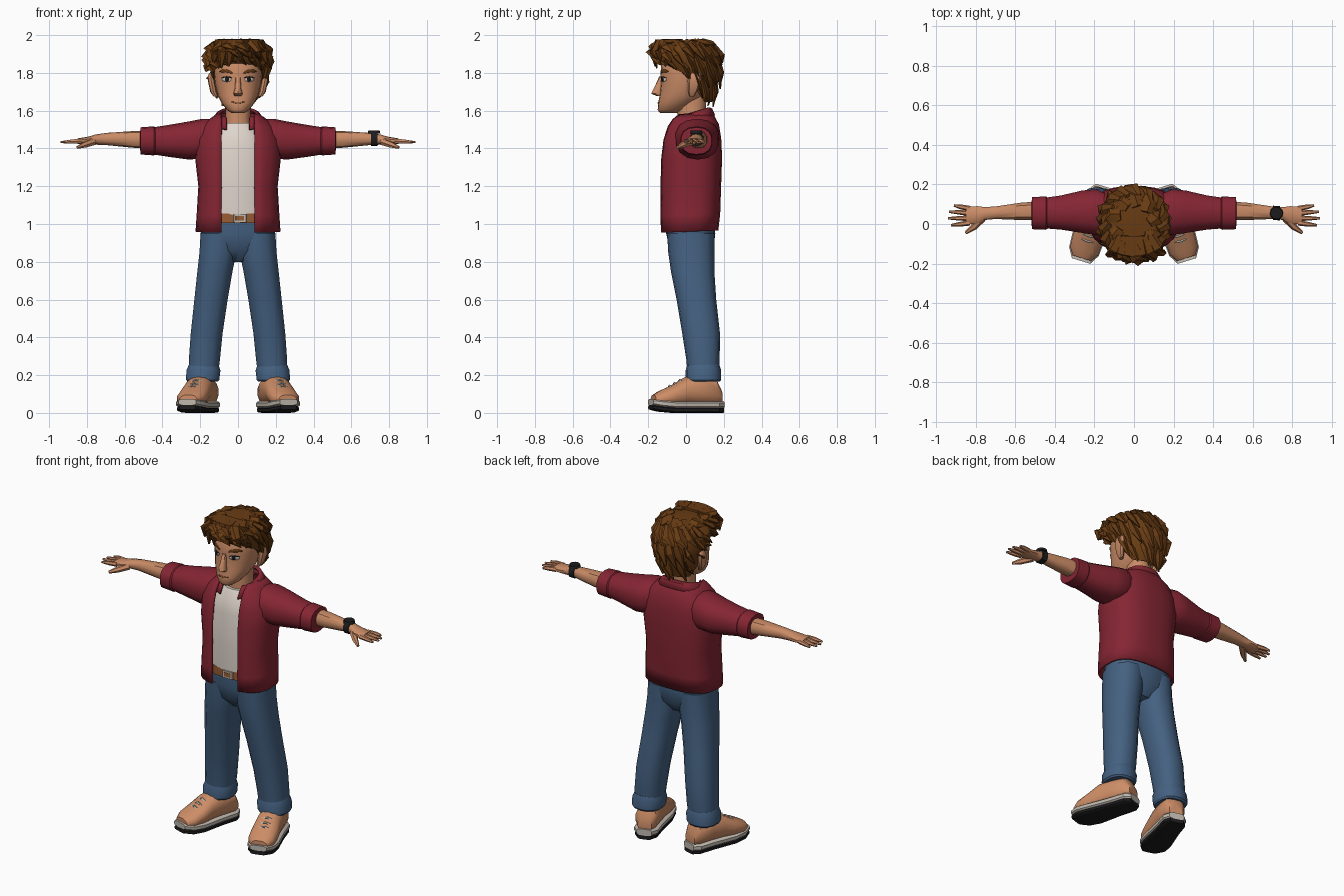
import bpy, bmesh, math, random
from mathutils import Vector, Matrix
from mathutils.bvhtree import BVHTree

if "Cube" in bpy.data.objects:
    bpy.data.objects.remove(bpy.data.objects["Cube"])
random.seed(4)


def material(name, rgb):
    m = bpy.data.materials.new(name)
    m.use_nodes = True
    col = [(c / 255) ** 2.2 for c in rgb] + [1]
    m.diffuse_color = col
    m.node_tree.nodes["Principled BSDF"].inputs["Base Color"].default_value = col
    return m


JACKET = material("dark red cloth", (132, 42, 54))
DENIM = material("blue denim", (70, 97, 128))
SKIN = material("skin", (200, 138, 102))
HAIR = material("brown hair", (104, 62, 26))
SHIRT = material("off white cloth", (222, 212, 202))
SHOE = material("tan leather", (204, 140, 102))
MIDSOLE = material("pale grey rubber", (190, 182, 172))
BLACK = material("black", (34, 34, 36))
BELT = material("brown leather", (150, 92, 55))


def finish(name, bm, mat, angle=40, thick=0):
    bmesh.ops.recalc_face_normals(bm, faces=bm.faces)
    me = bpy.data.meshes.new(name)
    bm.to_mesh(me)
    bm.free()
    me.materials.append(mat)
    me.shade_smooth()
    me.set_sharp_from_angle(angle=math.radians(angle))
    ob = bpy.data.objects.new(name, me)
    bpy.context.collection.objects.link(ob)
    if thick:
        mod = ob.modifiers.new("thickness", "SOLIDIFY")
        mod.thickness, mod.offset = thick, 0
    return ob


def skin_rings(bm, rings, closed=True, caps=True):
    vs = [[bm.verts.new(p) for p in r] for r in rings]
    n = len(vs[0])
    for a, b in zip(vs, vs[1:]):
        for i in range(n if closed else n - 1):
            j = (i + 1) % n
            bm.faces.new((a[i], a[j], b[j], b[i]))
    if caps:
        bm.faces.new(vs[0])
        bm.faces.new(vs[-1])


# section = position along axis, two centre values, two radii
def loft(bm, secs, axis="z", n=14, e=0.85, gap=0, tilt=0, caps=True):
    rings = []
    for t, c1, c2, r1, r2 in secs:
        start = math.asin((gap / r1) ** (1 / e)) if gap else 0
        ring = []
        for i in range(n):
            a = start + (2 * math.pi - 2 * start) * i / ((n - 1) if gap else n)
            s, c = math.sin(a), -math.cos(a)
            p = c1 + r1 * math.copysign(abs(s) ** e, s)
            q = c2 + r2 * math.copysign(abs(c) ** e, c)
            ring.append({"z": (p, q, t + tilt * (q - c2)), "x": (t, p, q), "y": (p, t, q)}[axis])
        rings.append(ring)
    skin_rings(bm, rings, not gap, caps and not gap)


def tube(bm, pts, radii, n=6, flat=1):
    pts = [Vector(p) for p in pts]
    rings = []
    for k, p in enumerate(pts):
        d = (pts[min(k + 1, len(pts) - 1)] - pts[max(k - 1, 0)]).normalized()
        u = d.cross(Vector((0, 0, 1)) if abs(d.z) < 0.9 else Vector((0, 1, 0))).normalized()
        w = d.cross(u)
        rings.append([p + radii[k] * (u * math.cos(a) + w * flat * math.sin(a))
                      for a in [2 * math.pi * i / n for i in range(n)]])
    skin_rings(bm, rings)


def part(name, mat, secs, angle=40, thick=0, move=None, **kw):
    bm = bmesh.new()
    loft(bm, secs, **kw)
    if move:
        bm.transform(move)
    return finish(name, bm, mat, angle, thick)


def fb(z, rx, front, back):
    return (z, 0, (front + back) / 2, rx, (back - front) / 2)


# Torso clothing
part("shirt", SHIRT, [fb(1.04, .17, -.112, .14), fb(1.2, .175, -.116, .15), fb(1.4, .17, -.108, .15),
     fb(1.48, .13, -.092, .13), fb(1.535, .085, -.062, .11)], n=18)
part("jacket", JACKET, [fb(.96, .218, -.13, .165), fb(1.05, .212, -.135, .175), fb(1.2, .203, -.135, .18),
     fb(1.35, .22, -.13, .185), fb(1.45, .215, -.118, .18), fb(1.52, .18, -.098, .168),
     fb(1.555, .14, -.08, .15), fb(1.58, .105, -.065, .135)], n=24, e=.75, gap=.088, thick=.014, tilt=.04)
part("jacket_collar", JACKET, [fb(1.535, .138, -.1, .15), fb(1.575, .112, -.075, .135),
     fb(1.585, .095, -.06, .12)], n=18, gap=.06, thick=.014, tilt=.3)

# Jeans, belt and buckle
part("jeans_hips", DENIM, [fb(.8, .05, -.03, .1), fb(.86, .18, -.085, .145), fb(.95, .2, -.105, .155),
     fb(1.04, .19, -.102, .145)], n=18)
part("belt", BELT, [fb(1.005, .192, -.112, .15), fb(1.055, .19, -.112, .148)], n=18)
part("belt_buckle", MIDSOLE, [(1.008, .01, -.114, .035, .005), (1.052, .01, -.114, .035, .005)], n=8, e=.3)
part("buckle_centre", BELT, [(1.018, .01, -.117, .024, .004), (1.042, .01, -.117, .024, .004)], n=8, e=.3)

# Limbs, built for each side
for side, s in (("left", 1), ("right", -1)):
    flip = Matrix.Scale(s, 4, (1, 0, 0))
    part(side + "_sleeve", JACKET, [(.12, .05, 1.46, .095, .095), (.19, .06, 1.452, .118, .105),
         (.26, .062, 1.442, .11, .101), (.37, .058, 1.44, .088, .084), (.46, .055, 1.44, .078, .07)],
         axis="x", move=flip)
    part(side + "_sleeve_cuff", JACKET, [(.435, .055, 1.44, .078, .07), (.445, .055, 1.44, .086, .077),
         (.515, .055, 1.44, .083, .072), (.518, .055, 1.442, .055, .05)], axis="x", move=flip, angle=35)
    part(side + "_forearm", SKIN, [(.48, .068, 1.446, .048, .048), (.57, .064, 1.448, .046, .043),
         (.7, .057, 1.45, .033, .032), (.755, .053, 1.447, .034, .027), (.79, .046, 1.442, .046, .021),
         (.85, .042, 1.438, .046, .015)], axis="x", n=10, move=flip)
    bm = bmesh.new()
    for y, dy, tip in ((.078, .016, .91), (.054, .008, .935), (.029, 0, .94), (.006, -.012, .925)):
        tube(bm, [(.83, y, 1.439), (.88, y + dy * .6, 1.437), (tip, y + dy, 1.433)], [.014, .012, .006])
    tube(bm, [(.765, .03, 1.436), (.81, -.015, 1.42), (.85, -.045, 1.405)], [.02, .017, .008])
    bm.transform(flip)
    finish(side + "_fingers", bm, SKIN)

    part(side + "_jeans_leg", DENIM, [(.18, .185, .09, .078, .08), (.28, .178, .09, .084, .088),
         (.42, .166, .08, .086, .1), (.6, .143, .055, .09, .105), (.75, .122, .035, .095, .115),
         (.85, .106, .028, .1, .122), (.95, .1, .025, .1, .125)], move=flip)
    part(side + "_jeans_cuff", DENIM, [(.165, .187, .092, .082, .086), (.175, .187, .092, .09, .094),
         (.225, .183, .092, .092, .094), (.255, .182, .092, .08, .085)], move=flip, angle=30)

    # Shoes point slightly outwards
    turn = flip @ Matrix.Translation((.18, .1, 0)) @ Matrix.Rotation(math.radians(17), 4, "Z") \
        @ Matrix.Translation((0, -.1, 0))
    part(side + "_shoe", SHOE, [(.185, 0, .085, .042, .04), (.155, 0, .11, .064, .072), (.07, 0, .12, .07, .08),
         (-.01, 0, .115, .074, .075), (-.08, 0, .092, .08, .055), (-.145, 0, .077, .076, .042),
         (-.185, 0, .066, .05, .03)], axis="y", move=turn)
    for nm, mat, z, h, g in (("midsole", MIDSOLE, .043, .02, .004), ("outsole", BLACK, .015, .015, 0)):
        part(side + "_shoe_" + nm, mat, [(.195, 0, z, .04 + g, h), (.16, 0, z, .066 + g, h), (.06, 0, z, .068 + g, h),
             (-.08, 0, z, .08 + g, h), (-.15, 0, z + .006, .075 + g, h), (-.2, 0, z + .014, .045 + g, h * .8)],
             axis="y", e=.5, move=turn, angle=30)
    bm = bmesh.new()
    for y, z in ((-.035, .173), (-.065, .156), (-.092, .142)):
        tube(bm, [(-.036, y, z - .012), (0, y - .004, z + .002), (.036, y, z - .012)], [.006] * 3, n=5)
    bm.transform(turn)
    finish(side + "_shoe_laces", bm, MIDSOLE)

# Wristwatch on the left arm
part("watch_strap", BLACK, [(.703, .056, 1.45, .038, .037), (.738, .055, 1.449, .038, .036)], axis="x", n=10)
part("watch_case", BLACK, [(1.478, .72, .055, .034, .034), (1.494, .72, .055, .03, .03)], e=1, n=12)

# Neck and head
part("neck", SKIN, [fb(1.47, .085, -.05, .1), fb(1.55, .065, -.045, .1), fb(1.68, .068, -.05, .11)], n=12)
head = bmesh.new()
loft(head, [fb(1.588, .035, -.138, -.05), fb(1.605, .06, -.15, .0), fb(1.64, .087, -.147, .04),
     fb(1.68, .108, -.14, .1), fb(1.74, .122, -.134, .14), fb(1.79, .128, -.136, .15),
     fb(1.87, .128, -.128, .15), fb(1.93, .09, -.08, .12)], n=20, e=.9)
face_tree = BVHTree.FromBMesh(head)
finish("head", head, SKIN, 60)
part("nose", SKIN, [(1.677, 0, -.138, .018, .016), (1.69, 0, -.148, .024, .036), (1.72, 0, -.143, .016, .026),
     (1.78, 0, -.128, .013, .014)], n=8, angle=50)
for side, s in (("left", 1), ("right", -1)):
    part(side + "_ear", SKIN, [(1.675, s * .118, .03, .012, .012), (1.70, s * .13, .035, .017, .024),
         (1.76, s * .142, .045, .018, .036), (1.79, s * .143, .05, .014, .03), (1.805, s * .138, .05, .008, .015)], n=8)


# Painted face details hug the surface of the head
def plate(name, mat, cx, cz, rx, rz, lift, slope=0, bend=0):
    bm = bmesh.new()

    def on_face(x, z):
        hit = face_tree.ray_cast(Vector((x, -1, z)), Vector((0, 1, 0)))[0]
        return bm.verts.new((x, hit.y - lift, z))

    cols = [-1, -.6, 0, .6, 1]
    rows = []
    for v in (-1, 0, 1):
        rows.append([on_face(cx + rx * u, cz + rz * v * math.sqrt(1.15 - u * u) + slope * u - bend * u * u)
                     for u in cols])
    for a, b in zip(rows, rows[1:]):
        for i in range(len(cols) - 1):
            bm.faces.new((a[i], a[i + 1], b[i + 1], b[i]))
    finish(name, bm, mat, 60, .002)


for side, s in (("left", 1), ("right", -1)):
    plate(side + "_eye_white", SHIRT, s * .06, 1.765, .024, .012, .002)
    plate(side + "_iris", BLACK, s * .058, 1.766, .01, .011, .004)
    plate(side + "_eyelid", BLACK, s * .06, 1.779, .027, .003, .004, bend=.006)
    plate(side + "_eyebrow", HAIR, s * .063, 1.81, .034, .008, .004, slope=s * .004, bend=.007)
plate("mouth", BELT, 0, 1.642, .034, .004, .002, bend=-.004)

# Hair shell with a hairline that drops towards the nape
TOP = 1.965


def hair_point(a, f, r):
    b = -math.cos(a)
    line = 1.79 - .065 * b if b < 0 else 1.79 - .145 * min(1, 1.5 * b)
    r *= 1 - .22 * max(0, b) * max(0, f - .6)
    return Vector((.162 * r * math.sin(a), .005 + .18 * r * b, TOP - f * (TOP - line)))


PROFILE = ((-.03, .3), (0, .68), (.13, .9), (.32, 1), (.6, .97), (.85, .88), (1, .8))
bm = bmesh.new()
skin_rings(bm, [[hair_point(2 * math.pi * i / 22, f, r * random.uniform(.96, 1.03)) for i in range(22)]
                for f, r in PROFILE])
# Swept locks over crown, sides and nape
for f0, f1, r0, r1, count, w in ((-.02, .1, .5, .9, 9, .045), (.03, .4, .8, 1.07, 15, .042),
                                 (.25, .75, .98, 1.04, 17, .036), (.6, 1.03, .95, .85, 15, .03)):
    for i in range(count):
        a = 2 * math.pi * (i + random.uniform(-.3, .3)) / count
        k = random.uniform(.97, 1.03)
        p0, p1 = hair_point(a, f0, r0 * .93), hair_point(a + .2, (f0 + f1) / 2, (r0 + r1) / 2 * k)
        p2 = hair_point(a + .42, f1 + random.uniform(-.05, .05), r1 * k)
        tube(bm, [p0, p1, p2], [w * .6, w, .006], n=5, flat=.45)
# Raised fringe falling over the forehead
for x, dx, drop in ((-.1, -.03, .1), (-.065, -.025, .13), (-.03, -.02, .12), (.005, .01, .08),
                    (.04, .03, .08), (.08, .04, .08), (.115, .035, .1)):
    y = -.17 + 2.5 * x * x
    tube(bm, [(x * .7, -.06, 1.965), (x, y + .015, 1.96), (x + dx * .6, y - .01, 1.91),
              (x + dx, y + .005, 1.955 - drop)], [.028, .036, .03, .006], n=6, flat=.6)
finish("hair", bm, HAIR, 25)
